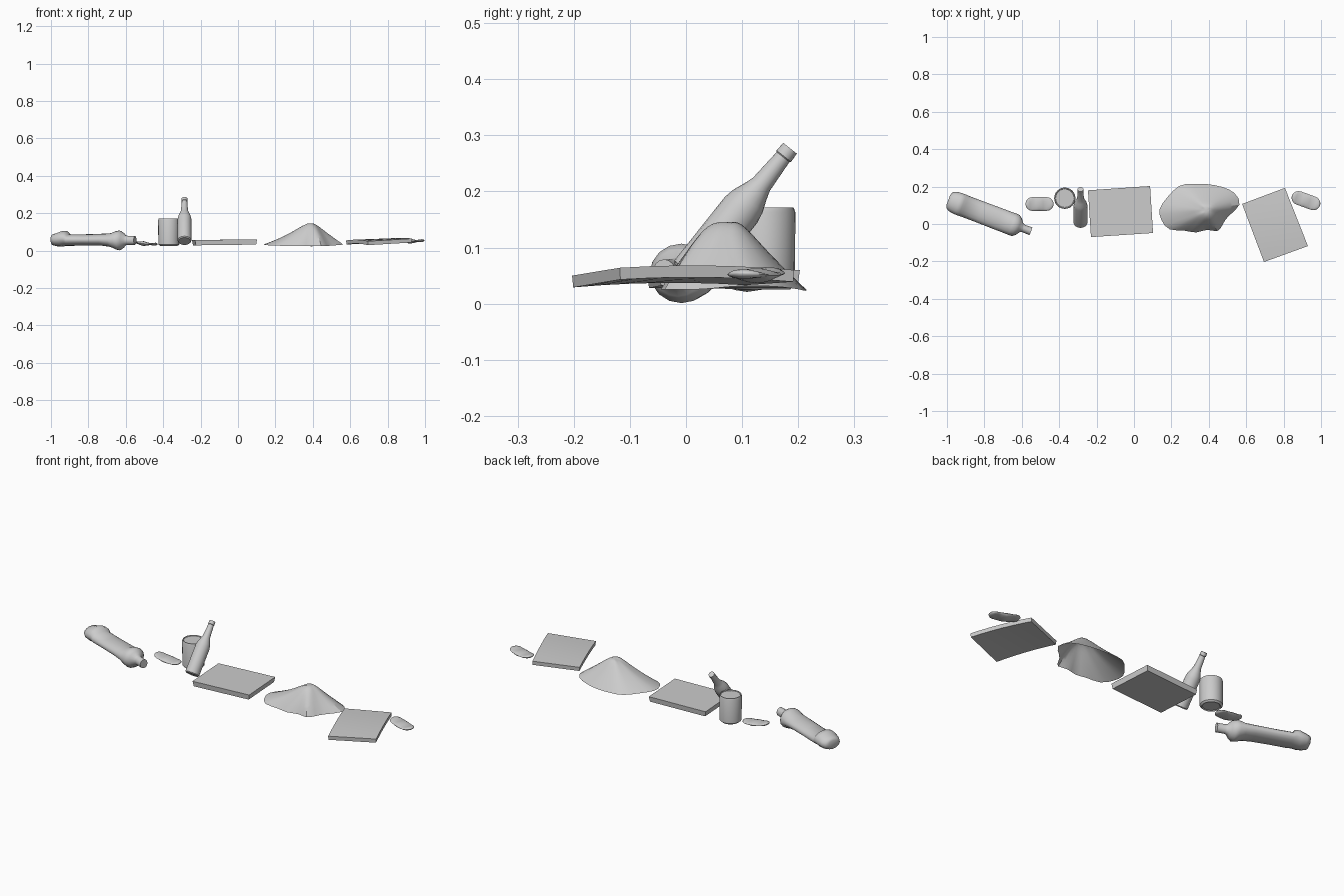
import bpy, bmesh, math
from mathutils import Vector, Matrix

if "Cube" in bpy.data.objects:
    bpy.data.objects.remove(bpy.data.objects["Cube"])


def finish(name, bm, angle=35):
    bmesh.ops.recalc_face_normals(bm, faces=bm.faces)
    me = bpy.data.meshes.new(name)
    bm.to_mesh(me)
    bm.free()
    ob = bpy.data.objects.new(name, me)
    bpy.context.collection.objects.link(ob)
    bpy.ops.object.select_all(action='DESELECT')
    ob.select_set(True)
    bpy.context.view_layer.objects.active = ob
    bpy.ops.object.shade_smooth_by_angle(angle=math.radians(angle))
    return ob


def loft(name, origin, axis, side_up, rings, n=20, angle=35):
    """Rings are (distance, half width, half height, shift along side_up)."""
    w = Vector(axis).normalized()
    v = Vector(side_up)
    v = (v - w * v.dot(w)).normalized()
    u = v.cross(w)
    bm = bmesh.new()
    loops = []
    for s, a, b, off in rings:
        c = Vector(origin) + w * s + v * off
        loops.append([bm.verts.new(c + u * a * math.cos(2 * math.pi * i / n)
                                   + v * b * math.sin(2 * math.pi * i / n)) for i in range(n)])
    for p, q in zip(loops, loops[1:]):
        for i in range(n):
            j = (i + 1) % n
            bm.faces.new((p[i], p[j], q[j], q[i]))
    bm.faces.new(loops[0])
    bm.faces.new(loops[-1])
    return finish(name, bm, angle)


def slab(name, top, thick, inset, sag, n=6):
    """Thin slab from four top corners, edges slightly undercut and the middle bowed."""
    a, b, c, d = [Vector(p) for p in top]
    mid = (a + b + c + d) / 4
    bm = bmesh.new()
    grids = []
    for low in (False, True):
        g = {}
        for i in range(n + 1):
            for j in range(n + 1):
                s, t = i / n, j / n
                p = a.lerp(b, s).lerp(d.lerp(c, s), t)
                if low:
                    p = p + Vector((mid.x - p.x, mid.y - p.y, 0)) * inset
                p.z += sag * 4 * t * (1 - t) - (thick if low else 0)
                g[i, j] = bm.verts.new(p)
        for i in range(n):
            for j in range(n):
                bm.faces.new((g[i, j], g[i + 1, j], g[i + 1, j + 1], g[i, j + 1]))
        grids.append(g)
    rim = ([(i, 0) for i in range(n)] + [(n, j) for j in range(n)]
           + [(i, n) for i in range(n, 0, -1)] + [(0, j) for j in range(n, 0, -1)])
    for k, p in enumerate(rim):
        q = rim[(k + 1) % len(rim)]
        bm.faces.new((grids[0][p], grids[0][q], grids[1][q], grids[1][p]))
    return finish(name, bm)


UP = (0, 0, 1)

# Crushed plastic bottle lying on its side
loft("crushed_bottle", (-0.959, 0.116, 0.055), (0.935, -0.355, 0), UP, [
    (-0.036, 0.026, 0.018, 0.004), (-0.03, 0.045, 0.03, 0.003), (-0.01, 0.056, 0.035, 0.003),
    (0.02, 0.060, 0.042, 0.008), (0.045, 0.060, 0.040, 0.010), (0.06, 0.059, 0.031, 0.001),
    (0.15, 0.059, 0.030, 0.002), (0.25, 0.060, 0.032, 0.003), (0.30, 0.060, 0.037, 0.001),
    (0.33, 0.061, 0.050, 0.000), (0.35, 0.060, 0.053, -0.001), (0.368, 0.046, 0.042, 0.0),
    (0.382, 0.026, 0.027, 0.0), (0.395, 0.021, 0.024, 0.0), (0.437, 0.022, 0.024, 0.0)], 16, 50)

# Drink can
loft("can", (-0.37, 0.138, 0.025), UP, (0, 1, 0), [
    (0.004, 0.042, 0.042, 0), (0, 0.047, 0.047, 0), (0.008, 0.056, 0.056, 0),
    (0.138, 0.057, 0.057, 0), (0.146, 0.054, 0.054, 0),
    (0.146, 0.051, 0.051, 0), (0.142, 0.049, 0.049, 0)], 24)

# Leaning glass bottle
profile = [(0, 0.032), (0.005, 0.037), (0.15, 0.037), (0.17, 0.033), (0.19, 0.025),
           (0.208, 0.019), (0.27, 0.0145), (0.272, 0.0165), (0.29, 0.0155)]
loft("leaning_bottle", (-0.286, 0.005, 0.05), (0, 0.62, 0.78), (0, -0.78, 0.62),
     [(s, r, r, 0) for s, r in profile])

# Two small flattened scraps with a narrow waist
def scrap(name, start, end, half_width):
    a, b = Vector(start), Vector(end)
    length = (b - a).length
    rings = []
    for k in range(13):
        x = length * (0.5 - 0.5 * math.cos(math.pi * (k + 0.15) / 12.3))
        e = min(x, length - x, half_width) / half_width
        r = math.sqrt(max(0.02, 1 - (1 - e) ** 2))
        t = x / length
        rings.append((x, half_width * r, (0.009 + 0.004 * math.cos(4 * math.pi * t)) * r,
                      -0.006 * math.sin(math.pi * t)))
    loft(name, a, b - a, UP, rings, 16, 50)

scrap("left_scrap", (-0.58, 0.107, 0.052), (-0.43, 0.107, 0.034), 0.037)
scrap("right_scrap", (0.845, 0.152, 0.058), (0.994, 0.098, 0.054), 0.037)

# Two flat boxes
slab("wide_box", [(-0.246, 0.18, 0.056), (0.086, 0.203, 0.060),
                  (0.102, -0.048, 0.060), (-0.230, -0.07, 0.056)], 0.028, 0.03, 0.0)
slab("tilted_box", [(0.578, 0.107, 0.054), (0.807, 0.193, 0.060),
                    (0.93, -0.118, 0.064), (0.695, -0.203, 0.050)], 0.021, 0.01, 0.006)

# Crumpled cloth: a tent-like skin from a peak to a ragged hem (x, y, z, steepness)
hem = [(0.125, 0.08, 0.033, 0.8), (0.18, 0.145, 0.032, 0.85), (0.24, 0.215, 0.028, 1.0),
       (0.31, 0.215, 0.024, 1.1), (0.40, 0.215, 0.022, 1.2), (0.47, 0.20, 0.026, 1.2),
       (0.54, 0.175, 0.030, 1.1), (0.585, 0.10, 0.034, 1.0), (0.50, 0.045, 0.026, 1.5),
       (0.475, 0.00, 0.025, 1.9), (0.45, -0.052, 0.025, 1.5), (0.395, -0.020, 0.025, 2.6),
       (0.33, -0.055, 0.025, 1.5), (0.28, -0.030, 0.025, 1.5), (0.18, -0.040, 0.026, 0.9),
       (0.145, 0.02, 0.030, 0.8)]
peak = Vector((0.385, 0.075, 0.146))
bm = bmesh.new()
top = bm.verts.new(peak)
prev = None
for t in (0.16, 0.35, 0.55, 0.75, 0.9, 1.0):
    ring = []
    for x, y, z, p in hem:
        drop = max(0.0, t ** p - 0.22 * (1 - t) ** 3)
        ring.append(bm.verts.new((peak.x + (x - peak.x) * t, peak.y + (y - peak.y) * t,
                                  peak.z + (z - peak.z) * drop)))
    for i in range(len(ring)):
        j = (i + 1) % len(ring)
        if prev:
            bm.faces.new((prev[i], prev[j], ring[j], ring[i]))
        else:
            bm.faces.new((top, ring[j], ring[i]))
    prev = ring
cloth = finish("crumpled_cloth", bm, 60)
sub = cloth.modifiers.new("soften", 'SUBSURF')
sub.levels = sub.render_levels = 1
